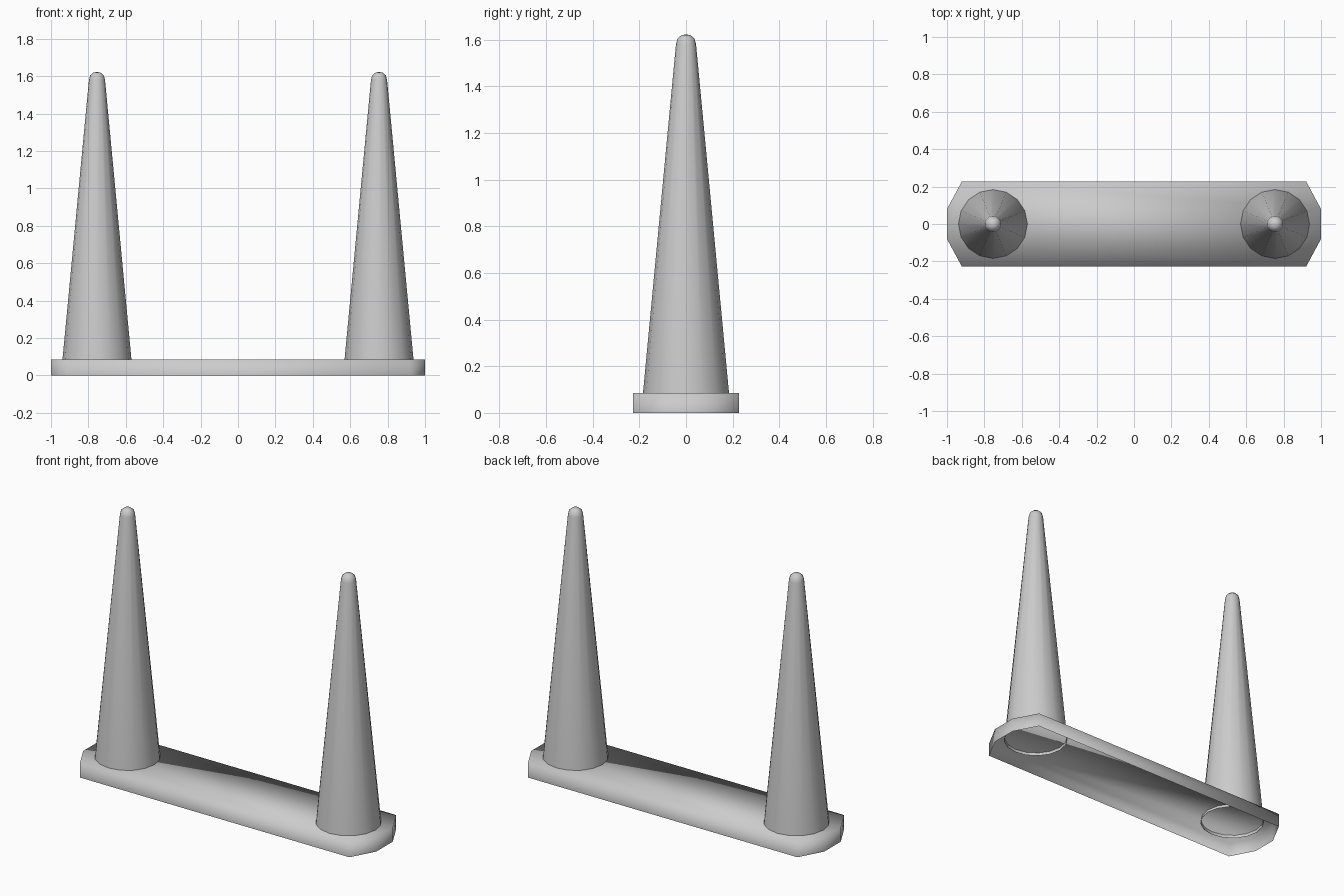
import bpy, bmesh, math

if "Cube" in bpy.data.objects:
    bpy.data.objects.remove(bpy.data.objects["Cube"])

def finish(bm, name, angle):
    mesh = bpy.data.meshes.new(name)
    bm.to_mesh(mesh)
    bm.free()
    obj = bpy.data.objects.new(name, mesh)
    bpy.context.collection.objects.link(obj)
    bpy.ops.object.select_all(action='DESELECT')
    obj.select_set(True)
    bpy.context.view_layer.objects.active = obj
    bpy.ops.object.shade_smooth_by_angle(angle=math.radians(angle))
    return obj

# base: elongated chamfered plate, a thin shell open underneath
HEIGHT = 0.086
outline = [(-0.92, -0.228), (0.92, -0.228), (1, -0.08), (1, 0.08),
           (0.92, 0.228), (-0.92, 0.228), (-1, 0.08), (-1, -0.08)]
bm = bmesh.new()
low = [bm.verts.new((x, y, 0)) for x, y in outline]
top = [bm.verts.new((x, y, HEIGHT)) for x, y in outline]
bm.faces.new(top)
for i in range(len(outline)):
    j = (i + 1) % len(outline)
    bm.faces.new((low[i], low[j], top[j], top[i]))
finish(bm, "base", 100)

# pegs: tapered, round-tipped, open at the bottom just under the plate top
SIDES = 16
profile = [(0.186, 0.068), (0.043, 1.58), (0.036, 1.605), (0.019, 1.619)]

def peg(name, cx):
    bm = bmesh.new()
    rings = []
    for r, z in profile:
        rings.append([bm.verts.new((cx + r * math.cos(2 * math.pi * k / SIDES),
                                    r * math.sin(2 * math.pi * k / SIDES), z))
                      for k in range(SIDES)])
    tip = bm.verts.new((cx, 0, 1.622))
    for k in range(SIDES):
        n = (k + 1) % SIDES
        for a, b in zip(rings, rings[1:]):
            bm.faces.new((a[k], a[n], b[n], b[k]))
        bm.faces.new((rings[-1][k], rings[-1][n], tip))
    finish(bm, name, 60)

for side, name in ((-1, "left_peg"), (1, "right_peg")):
    peg(name, side * 0.754)
